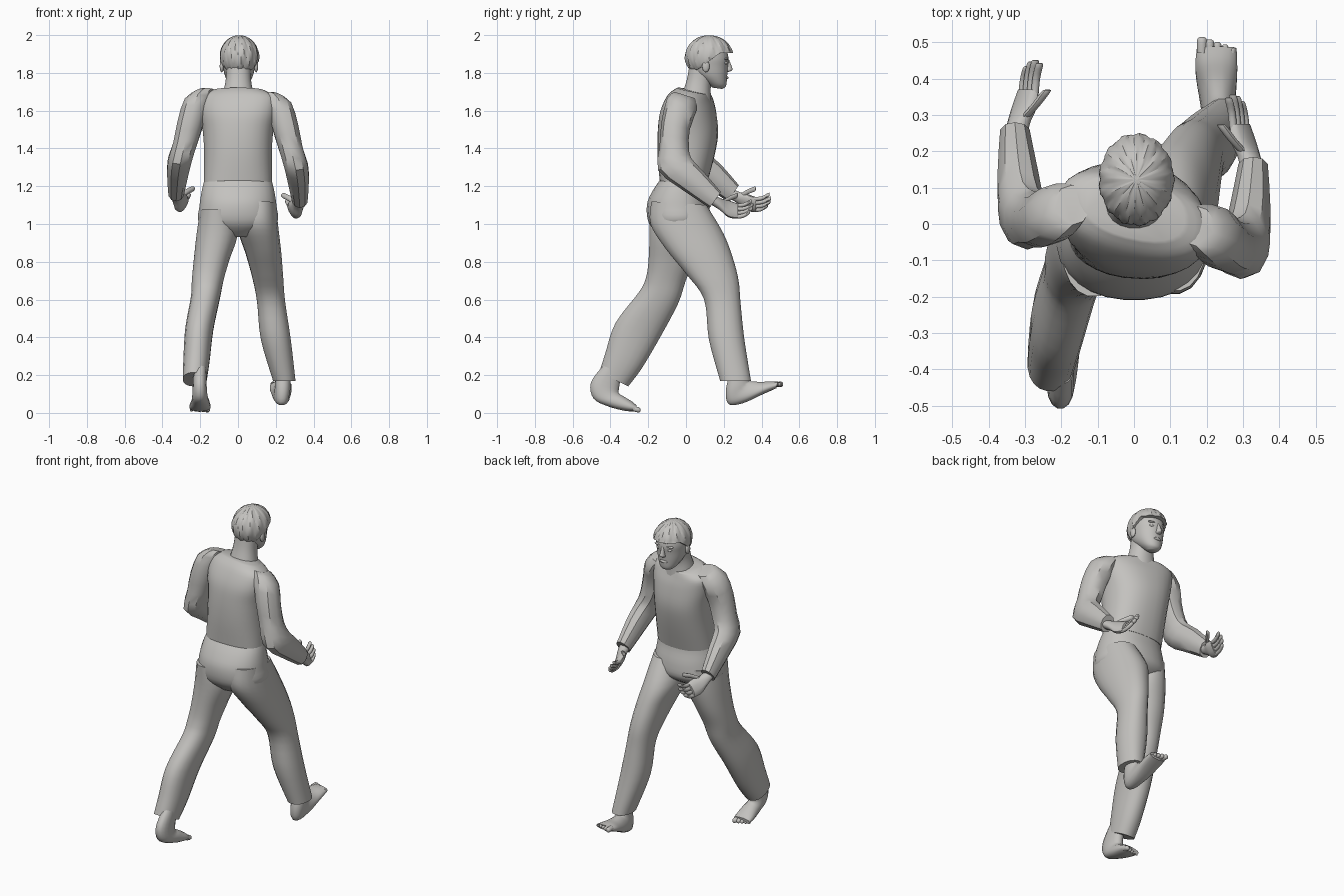
import bpy, bmesh, math
from mathutils import Vector

if "Cube" in bpy.data.objects:
    bpy.data.objects.remove(bpy.data.objects["Cube"])

grey = bpy.data.materials.new("warm grey")
grey.use_nodes = True
COLOUR = (0.55, 0.54, 0.52, 1)
grey.diffuse_color = COLOUR
grey.node_tree.nodes["Principled BSDF"].inputs["Base Color"].default_value = COLOUR


def finish(name, bm, angle=50):
    bmesh.ops.recalc_face_normals(bm, faces=bm.faces)
    me = bpy.data.meshes.new(name)
    bm.to_mesh(me)
    bm.free()
    me.materials.append(grey)
    ob = bpy.data.objects.new(name, me)
    bpy.context.collection.objects.link(ob)
    bpy.ops.object.select_all(action='DESELECT')
    ob.select_set(True)
    bpy.context.view_layer.objects.active = ob
    bpy.ops.object.shade_smooth_by_angle(angle=math.radians(angle))
    return ob


def sec(front, back, x0, x1, yaw=0.0):
    """Cross-section from two (y, z) points and an x range."""
    f, b = Vector((0, *front)), Vector((0, *back))
    h = (x1 - x0) / 2
    return (f + b) / 2 + Vector(((x0 + x1) / 2, 0, 0)), Vector((h, yaw * h, 0)), (f - b) / 2


def spline(a, b, c, d, t):
    return 0.5 * (2 * b + (c - a) * t + (2 * a - 5 * b + 4 * c - d) * t * t
                  + (3 * b - a - 3 * c + d) * t ** 3)


def loft(name, rings, n=20, steps=4, power=0.9, angle=50):
    """Skin a row of elliptical sections, smoothed along its length."""
    full = []
    last = len(rings) - 1
    for i in range(last):
        q = [rings[max(0, min(last, i + k))] for k in (-1, 0, 1, 2)]
        for s in range(steps):
            full.append([spline(*[r[k] for r in q], s / steps) for k in range(3)])
    full.append(rings[-1])
    bm = bmesh.new()
    loops = []
    for c, u, v in full:
        loop = []
        for j in range(n):
            a = 2 * math.pi * (j + 0.5) / n
            ca, sa = math.cos(a), math.sin(a)
            loop.append(bm.verts.new(c + u * math.copysign(abs(ca) ** power, ca)
                                     + v * math.copysign(abs(sa) ** power, sa)))
        loops.append(loop)
    for p, q in zip(loops, loops[1:]):
        for j in range(n):
            k = (j + 1) % n
            bm.faces.new((p[j], p[k], q[k], q[j]))
    bm.faces.new(loops[0])
    bm.faces.new(loops[-1])
    return finish(name, bm, angle)


def digit(name, path, r):
    """Rounded finger or toe along a short path."""
    p = [Vector(q) for q in path]
    tip = p[-1] + (p[-1] - p[-2]).normalized() * r * 0.6
    rings = [(q, Vector((r, 0, 0)), Vector((0, 0, r))) for q in p]
    rings.append((tip, Vector((r * .5, 0, 0)), Vector((0, 0, r * .5))))
    loft(name, rings, n=8, steps=3, power=1)


def ball(name, loc, size, seg=16):
    bm = bmesh.new()
    bmesh.ops.create_uvsphere(bm, u_segments=seg, v_segments=seg // 2, radius=1)
    for v in bm.verts:
        v.co = Vector(loc) + Vector(a * b for a, b in zip(v.co, size))
    return finish(name, bm)


# Trunk
loft("pelvis", [
    sec((.04, .95), (-.12, .93), -.08, .08), sec((.12, 1.01), (-.195, 1.0), -.205, .205),
    sec((.125, 1.09), (-.208, 1.1), -.205, .205), sec((.105, 1.18), (-.175, 1.18), -.192, .192),
    sec((.1, 1.24), (-.125, 1.25), -.175, .175)], n=28)
loft("torso", [
    sec((.105, 1.19), (-.14, 1.23), -.182, .182), sec((.15, 1.36), (-.15, 1.37), -.18, .18, -.05),
    sec((.168, 1.48), (-.147, 1.5), -.187, .187, -.1), sec((.155, 1.59), (-.13, 1.6), -.205, .205, -.15),
    sec((.135, 1.655), (-.085, 1.685), -.2, .2, -.2), sec((.125, 1.685), (-.04, 1.722), -.14, .14, -.2)],
    n=28, power=.85)

# Legs in mid stride
loft("leading_leg", [
    sec((.11, 1.1), (-.185, 1.12), .02, .2), sec((.2, .95), (-.19, 1.0), .0, .215),
    sec((.25, .82), (-.11, .87), .04, .23), sec((.28, .7), (0, .735), .075, .24),
    sec((.29, .58), (.095, .6), .1, .25), sec((.31, .39), (.12, .39), .12, .28),
    sec((.345, .17), (.18, .17), .185, .305)])
loft("trailing_leg", [
    sec((.1, 1.08), (-.2, 1.08), -.2, -.02), sec((.09, .95), (-.195, .95), -.22, 0),
    sec((.05, .82), (-.2, .8), -.235, -.045), sec((0, .7), (-.215, .71), -.245, -.075),
    sec((-.04, .58), (-.25, .64), -.25, -.095), sec((-.13, .41), (-.375, .475), -.28, -.13),
    sec((-.23, .24), (-.43, .31), -.29, -.15), sec((-.305, .14), (-.46, .215), -.293, -.165)])

# Bare feet: sections run from the ankle through heel to the ball
loft("leading_foot", [
    sec((.32, .22), (.235, .22), .2, .275), sec((.33, .17), (.21, .12), .195, .278),
    sec((.35, .168), (.225, .045), .19, .275), sec((.4, .165), (.3, .05), .18, .28),
    sec((.45, .168), (.4, .095), .168, .285), sec((.488, .165), (.478, .13), .172, .283)], n=16)
loft("trailing_foot", [
    sec((-.34, .21), (-.44, .25), -.235, -.165), sec((-.355, .12), (-.505, .16), -.24, -.165),
    sec((-.35, .1), (-.49, .075), -.243, -.16), sec((-.33, .088), (-.41, .033), -.247, -.152),
    sec((-.285, .06), (-.32, .01), -.258, -.145), sec((-.262, .04), (-.267, .008), -.255, -.148)], n=16)
for i in range(5):
    r = .015 - .0015 * i
    x = .187 + .021 * i
    digit(f"leading_toe_{i + 1}", [(x, .47, .15), (x, .505 - .006 * i, .151)], r)
    x = -.162 - .021 * i
    digit(f"trailing_toe_{i + 1}", [(x, -.28, .022), (x, -.25 - .006 * i, .016)], r)

# Arms and hands, the second side mirrored and swung forward
for side, s, dy, dz in (("leading_side", 1, 0, 0), ("trailing_side", -1, .095, .035)):
    def place(p, k=1.0):
        return Vector((s * p[0], p[1] + dy * k, p[2] + dz * k))

    def swung(c, u, v, k):
        return place(c, k), Vector((s * u[0], u[1], u[2])), v

    arm = [sec((.05, 1.665), (-.06, 1.7), .12, .22), sec((.055, 1.6), (-.1, 1.665), .14, .285),
           sec((.02, 1.5), (-.13, 1.54), .175, .322), sec((.015, 1.4), (-.14, 1.41), .21, .345),
           sec((.03, 1.345), (-.148, 1.285), .24, .372), sec((.09, 1.28), (-.04, 1.195), .26, .378),
           sec((.185, 1.17), (.125, 1.085), .285, .37)]
    loft(side + "_arm", [swung(*r, k) for r, k in zip(arm, (.6, .6, .7, .8, .9, 1, 1))],
         n=10, steps=2, power=.95, angle=38)

    palm = [((.328, .13, 1.135), .03, .03), ((.318, .18, 1.105), .026, .034),
            ((.302, .225, 1.08), .022, .05), ((.29, .275, 1.068), .017, .045)]
    loft(side + "_palm", [(place(c), Vector((s * a, 0, a * .55)), Vector((-s * b * .5, 0, b * .85)))
                          for c, a, b in palm], n=12)
    for i in range(4):
        t = (i - 1.5) * .023
        k = Vector((.29 - t * .5, .265, 1.068 + t * .85))
        reach = (.8, .95, 1, .9)[i]
        digit(f"{side}_finger_{i + 1}",
              [place(k), place(k + Vector((-.004, .045 * reach, .004))),
               place(k + Vector((-.012, .085 * reach, .022)))], .0115)
    digit(side + "_thumb", [place((.308, .19, 1.11)), place((.272, .23, 1.135)),
                            place((.243, .268, 1.15))], .014)

# Neck and head
loft("neck", [sec((.135, 1.63), (-.02, 1.69), -.088, .088), sec((.132, 1.73), (.005, 1.77), -.067, .071),
              sec((.15, 1.78), (.02, 1.86), -.062, .07)])
loft("head", [
    sec((.19, 1.715), (.14, 1.722), -.022, .032), sec((.212, 1.73), (.09, 1.76), -.048, .058),
    sec((.218, 1.775), (.04, 1.8), -.07, .08), sec((.222, 1.83), (.015, 1.85), -.081, .091),
    sec((.226, 1.88), (.005, 1.89), -.086, .096), sec((.205, 1.94), (.02, 1.94), -.075, .085),
    sec((.15, 1.975), (.06, 1.975), -.035, .045)], n=24, power=.95)
loft("nose", [sec((.228, 1.87), (.2, 1.87), -.003, .013), sec((.242, 1.835), (.2, 1.83), -.008, .018),
              sec((.246, 1.816), (.2, 1.81), -.012, .022), sec((.228, 1.806), (.2, 1.806), -.008, .018)], n=10)
ball("mouth", (.005, .214, 1.775), (.026, .011, .009))
for side, s in (("positive_x", 1), ("negative_x", -1)):
    ball(side + "_ear", (.005 + s * .091, .105, 1.835), (.011, .02, .032))
    ball(side + "_eye", (.005 + s * .036, .208, 1.853), (.017, .012, .009))
    ball(side + "_brow", (.005 + s * .038, .211, 1.874), (.026, .013, .006))

# Hair: combed cap with ridges and a sloping hairline
bm = bmesh.new()
bmesh.ops.create_uvsphere(bm, u_segments=80, v_segments=30, radius=1)
for v in bm.verts:
    az = math.atan2(v.co.x, v.co.y)
    flat = math.hypot(v.co.x, v.co.y)
    ridge = 1 + flat * (.02 * math.sin(13 * az + 3 * v.co.z) + .012 * math.sin(29 * az - 5 * v.co.z))
    x, y, z = v.co * ridge
    y = .122 + y * .126
    line = 1.815 + .09 * max(0, min(1, (y - .06) / .12))
    v.co = (.007 + x * .103, y, max(1.885 + z * .114, line))
bmesh.ops.remove_doubles(bm, verts=bm.verts, dist=.0005)
finish("hair", bm, 30)
